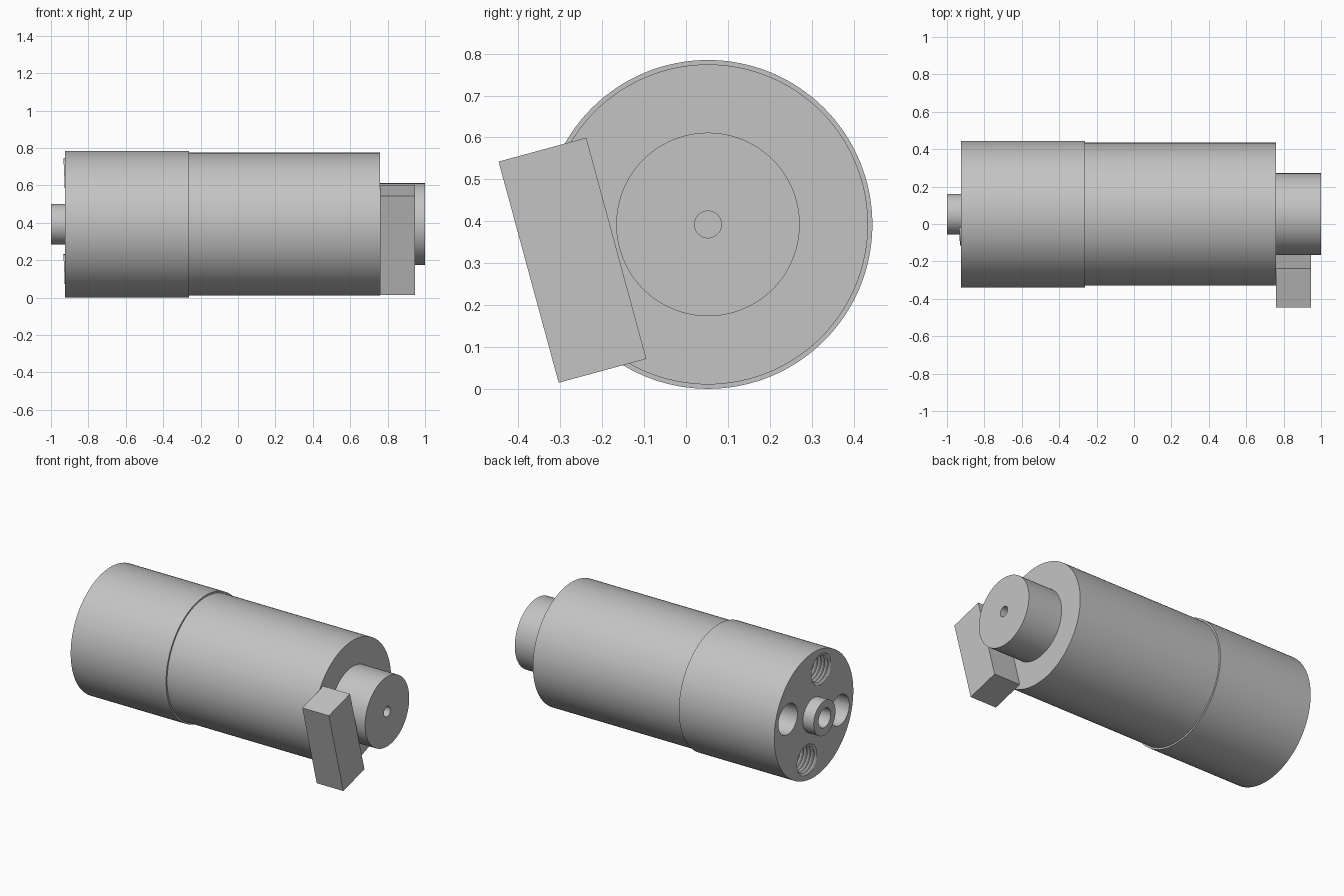
import bpy
import bmesh
from math import cos, sin, pi, radians
from mathutils import Vector, Matrix

if "Cube" in bpy.data.objects:
    bpy.data.objects.remove(bpy.data.objects["Cube"])

AXIS_Y, AXIS_Z = 0.0525, 0.3925      # main axis runs along x
TILT = radians(15.2)                 # shared roll of bar and bolt holes
REAR_X, STEP_X, FRONT_X = -0.925, -0.262, 0.76
HOLE_CIRCLE = 0.267

grey = bpy.data.materials.new("machined_grey")
grey.use_nodes = True
colour = (0.55, 0.55, 0.55, 1)
grey.diffuse_color = colour
grey.node_tree.nodes["Principled BSDF"].inputs["Base Color"].default_value = colour


def make_object(name, bm, location):
    bmesh.ops.recalc_face_normals(bm, faces=bm.faces)
    mesh = bpy.data.meshes.new(name)
    bm.to_mesh(mesh)
    bm.free()
    mesh.materials.append(grey)
    obj = bpy.data.objects.new(name, mesh)
    obj.location = location
    bpy.context.collection.objects.link(obj)
    return obj


def select_only(obj):
    bpy.ops.object.select_all(action='DESELECT')
    obj.select_set(True)
    bpy.context.view_layer.objects.active = obj


def smooth(obj):
    select_only(obj)
    bpy.ops.object.shade_smooth_by_angle(angle=radians(30))


def lathe(name, profile, location, segments=128):
    """Spin (x, radius) points, starting and ending on the axis, around x."""
    bm = bmesh.new()
    verts = [bm.verts.new((x, 0, r)) for x, r in profile]
    edges = [bm.edges.new(pair) for pair in zip(verts, verts[1:])]
    bmesh.ops.spin(bm, geom=verts + edges, cent=(0, 0, 0), axis=(1, 0, 0),
                   angle=2 * pi, steps=segments, use_merge=True)
    bmesh.ops.remove_doubles(bm, verts=bm.verts, dist=1e-5)
    return make_object(name, bm, location)


centre = Vector((0, AXIS_Y, AXIS_Z))

# Rear housing with its bored boss
rear = lathe("rear_housing", [
    (-0.75, 0), (-0.75, 0.06), (-1, 0.06), (-1, 0.108), (REAR_X, 0.108),
    (REAR_X, 0.3925), (STEP_X, 0.3925), (STEP_X, 0)], centre)

# Front housing with its drilled hub
front = lathe("front_housing", [
    (STEP_X, 0), (STEP_X, 0.382), (FRONT_X, 0.382), (FRONT_X, 0.219),
    (1, 0.219), (1, 0.032), (0.8, 0.032), (0.8, 0)], centre)

# Four holes in the rear face: two plain, two threaded
for i in range(4):
    angle = TILT + i * pi / 2
    spot = centre + HOLE_CIRCLE * Vector((0, cos(angle), sin(angle)))
    cutter = lathe("hole_cutter", [
        (-1.1, 0), (-1.1, 0.095), (-0.68, 0.095), (-0.68, 0)], spot, 48)
    cutter.hide_render = True
    cut = rear.modifiers.new("hole", 'BOOLEAN')
    cut.operation, cut.solver, cut.object = 'DIFFERENCE', 'EXACT', cutter
    select_only(rear)
    bpy.ops.object.modifier_apply(modifier=cut.name)
    bpy.data.objects.remove(cutter)

    if i % 2:
        # Screw thread: a small tooth swept along a helix
        bm = bmesh.new()
        tooth = [bm.verts.new(p) for p in
                 ((-0.01, 0, 0.097), (0, 0, 0.08), (0.01, 0, 0.097))]
        for a, b in zip(tooth, tooth[1:] + tooth[:1]):
            bm.edges.new((a, b))
        thread = make_object("upper_thread" if i == 1 else "lower_thread", bm,
                             spot + Vector((REAR_X, 0, 0)))
        screw = thread.modifiers.new("helix", 'SCREW')
        screw.axis = 'X'
        screw.screw_offset = 0.024
        screw.iterations = 9
        screw.steps = screw.render_steps = 40
        screw.use_normal_calculate = True
        select_only(thread)
        bpy.ops.object.modifier_apply(modifier=screw.name)
        smooth(thread)

smooth(rear)
smooth(front)

# Tilted rectangular bar beside the hub
bm = bmesh.new()
bmesh.ops.create_cube(bm, size=1, matrix=Matrix.Rotation(TILT, 4, 'X')
                      @ Matrix.Diagonal((0.185, 0.217, 0.547, 1)))
make_object("side_bar", bm, (FRONT_X + 0.0925, -0.271, 0.307))
